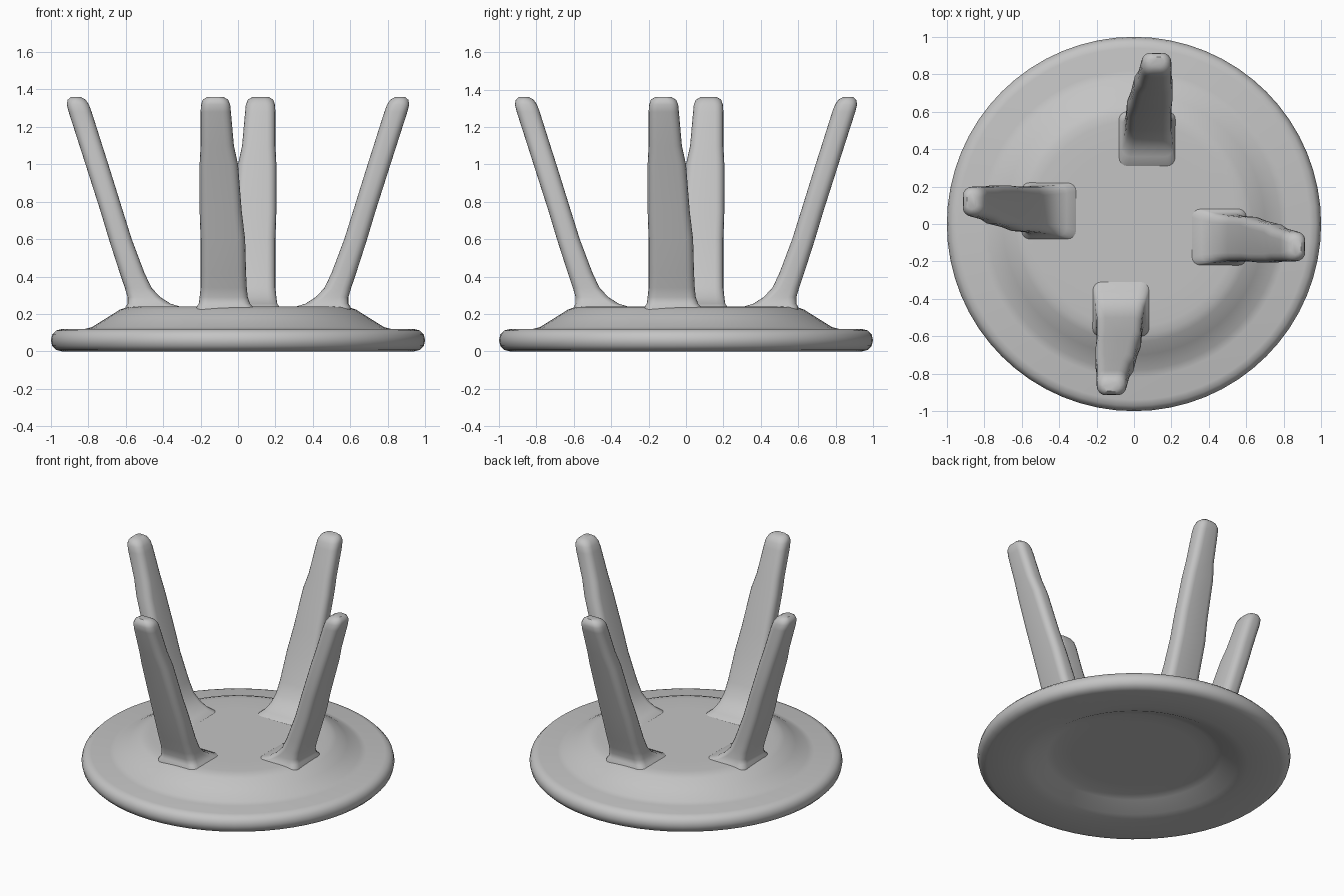
import bpy, bmesh, math

if "Cube" in bpy.data.objects:
    bpy.data.objects.remove(bpy.data.objects["Cube"])

grey = bpy.data.materials.new("plain grey")
grey.diffuse_color = (0.55, 0.55, 0.55, 1)
grey.use_nodes = True
grey.node_tree.nodes["Principled BSDF"].inputs["Base Color"].default_value = grey.diffuse_color


def finish(bm, name):
    bmesh.ops.remove_doubles(bm, verts=bm.verts, dist=1e-5)
    bmesh.ops.recalc_face_normals(bm, faces=bm.faces)
    mesh = bpy.data.meshes.new(name)
    bm.to_mesh(mesh)
    bm.free()
    mesh.materials.append(grey)
    obj = bpy.data.objects.new(name, mesh)
    bpy.context.collection.objects.link(obj)
    bpy.ops.object.select_all(action='DESELECT')
    obj.select_set(True)
    bpy.context.view_layer.objects.active = obj
    bpy.ops.object.shade_smooth_by_angle(angle=math.radians(40))
    return obj


def loft(bm, rings):
    """Skin equal-length closed rings and cap both ends."""
    loops = [[bm.verts.new(p) for p in ring] for ring in rings]
    n = len(loops[0])
    for a, b in zip(loops, loops[1:]):
        for i in range(n):
            j = (i + 1) % n
            bm.faces.new((a[i], a[j], b[j], b[i]))
    bm.faces.new(loops[0])
    bm.faces.new(loops[-1])


# Seat: dished disc with a raised centre, a round rim and a hollow underside
profile = [(0.40, 0.075), (0.51, 0.075), (0.56, 0.06), (0.66, 0.012), (0.73, 0.0),
           (0.94, 0.0), (0.972, 0.008), (0.993, 0.03), (1.0, 0.06), (0.993, 0.09),
           (0.972, 0.112), (0.94, 0.12), (0.82, 0.12), (0.78, 0.13), (0.70, 0.18),
           (0.63, 0.224), (0.595, 0.236), (0.55, 0.24), (0.40, 0.24)]
SEGMENTS = 64
angles = [2 * math.pi * i / SEGMENTS for i in range(SEGMENTS)]
bm = bmesh.new()
loft(bm, [[(r * math.cos(a), r * math.sin(a), z) for a in angles] for r, z in profile])
finish(bm, "seat")


def rounded_section(x0, x1, y0, y1, z, radius):
    """Rounded rectangle at height z."""
    radius = min(radius, (x1 - x0) * 0.49, (y1 - y0) * 0.49)
    corners = [(x1 - radius, y1 - radius), (x0 + radius, y1 - radius),
               (x0 + radius, y0 + radius), (x1 - radius, y0 + radius)]
    pts = []
    for k, (cx, cy) in enumerate(corners):
        for s in range(5):
            a = math.radians(90 * k + 22.5 * s)
            pts.append((cx + radius * math.cos(a), cy + radius * math.sin(a), z))
    return pts


# Leg sections: height, inner x, outer x, low y, high y
# The foot flares into the seat, and the tip is rounded
sections = [(0.20, 0.28, 0.60, -0.23, 0.10), (0.24, 0.31, 0.60, -0.22, 0.08),
            (0.255, 0.36, 0.59, -0.21, 0.065), (0.29, 0.415, 0.59, -0.205, 0.052),
            (0.34, 0.462, 0.605, -0.20, 0.047), (0.42, 0.50, 0.632, -0.20, 0.043),
            (0.60, 0.568, 0.69, -0.20, 0.038), (0.75, 0.615, 0.735, -0.205, 0.02),
            (1.00, 0.693, 0.815, -0.205, 0.00), (1.10, 0.725, 0.847, -0.20, -0.022),
            (1.28, 0.782, 0.905, -0.20, -0.038), (1.32, 0.797, 0.915, -0.197, -0.042),
            (1.345, 0.814, 0.91, -0.188, -0.053), (1.36, 0.84, 0.893, -0.165, -0.078)]

# Four legs, turned around the seat centre
for i, side in enumerate(("right", "back", "left", "front")):
    bm = bmesh.new()
    loft(bm, [rounded_section(x0, x1, y0, y1, z, 0.045) for z, x0, x1, y0, y1 in sections])
    leg = finish(bm, side + "_leg")
    leg.rotation_euler.z = i * math.pi / 2
